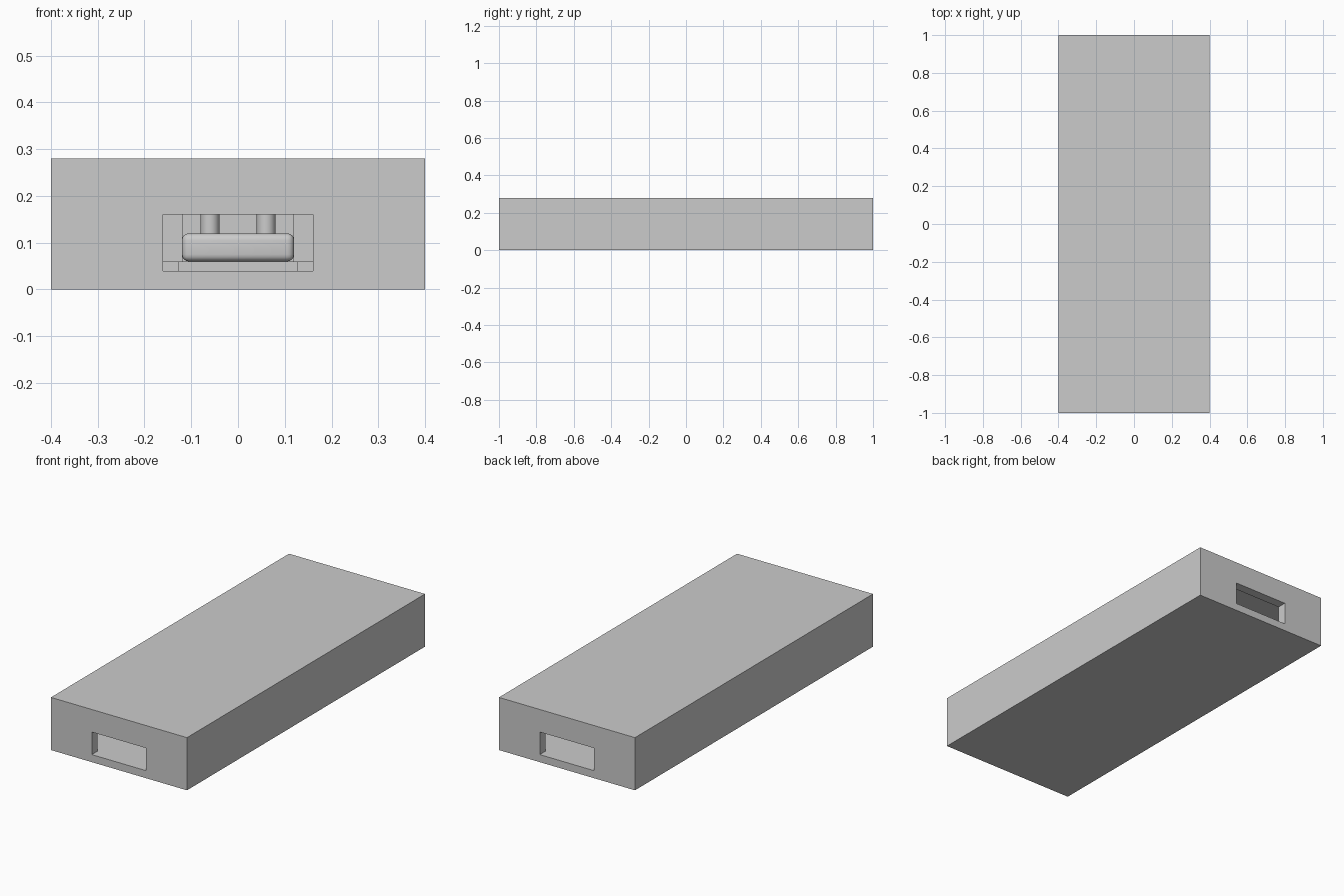
import bpy, bmesh
from mathutils import Vector

if "Cube" in bpy.data.objects:
    bpy.data.objects.remove(bpy.data.objects["Cube"])


def finish(bm, name):
    bmesh.ops.recalc_face_normals(bm, faces=bm.faces)
    mesh = bpy.data.meshes.new(name)
    bm.to_mesh(mesh)
    bm.free()
    obj = bpy.data.objects.new(name, mesh)
    bpy.context.collection.objects.link(obj)
    return obj


def box(name, lo, hi, bevel=0):
    bm = bmesh.new()
    bmesh.ops.create_cube(bm, size=1)
    for v in bm.verts:
        v.co = Vector([(lo[i] + hi[i]) / 2 + v.co[i] * (hi[i] - lo[i]) for i in range(3)])
    if bevel:
        bmesh.ops.bevel(bm, geom=bm.edges[:], offset=bevel, segments=4,
                        profile=0.5, affect='EDGES')
    obj = finish(bm, name)
    if bevel:
        obj.data.shade_smooth()
    return obj


def shell(name):
    # Cell-based solid: keep only the faces between material and empty space
    axes = ([-.4, -.36, -.16, .16, .36, .4], [-1, -.95, .95, 1], [0, .04, .16, .24, .28])

    def solid(c):
        x, y, z = c
        if not (0 <= x < 5 and 0 <= y < 3 and 0 <= z < 4):
            return False
        cavity = 1 <= x <= 3 and y == 1 and 1 <= z <= 2
        slot = x == 2 and z == 1
        return not (cavity or slot)

    bm = bmesh.new()
    for x in range(5):
        for y in range(3):
            for z in range(4):
                c = (x, y, z)
                if not solid(c):
                    continue
                for a in range(3):
                    for side in (0, 1):
                        n = list(c)
                        n[a] += 2 * side - 1
                        if solid(n):
                            continue
                        verts = []
                        for du, dv in ((0, 0), (1, 0), (1, 1), (0, 1)):
                            p = list(c)
                            p[a] += side
                            p[(a + 1) % 3] += du
                            p[(a + 2) % 3] += dv
                            verts.append(bm.verts.new([axes[i][p[i]] for i in range(3)]))
                        bm.faces.new(verts if side else verts[::-1])
    bmesh.ops.remove_doubles(bm, verts=bm.verts[:], dist=1e-5)
    return finish(bm, name)


# Hollow case with a rectangular port at each end
shell("case")

# Circuit board and the parts on it
box("circuit_board", (-.3, -.7, .04), (.3, .7, .06))
box("board_front_foot", (-.128, -.72, .04), (.128, -.70, .06))
box("rounded_module", (-.12, -.6, .06), (.12, -.3, .12), .015)
box("tall_chip", (-.12, .1, .06), (.12, .4, .18))
box("rear_block", (-.25, .45, .06), (.25, .6, .18))

# Pair of upright round components
for s in (-1, 1):
    bpy.ops.mesh.primitive_cylinder_add(vertices=32, radius=.02, depth=.12,
                                        location=(s * .06, -.1, .12))
    cap = bpy.context.object
    cap.name = "left_capacitor" if s < 0 else "right_capacitor"
    bpy.ops.object.shade_smooth_by_angle()
